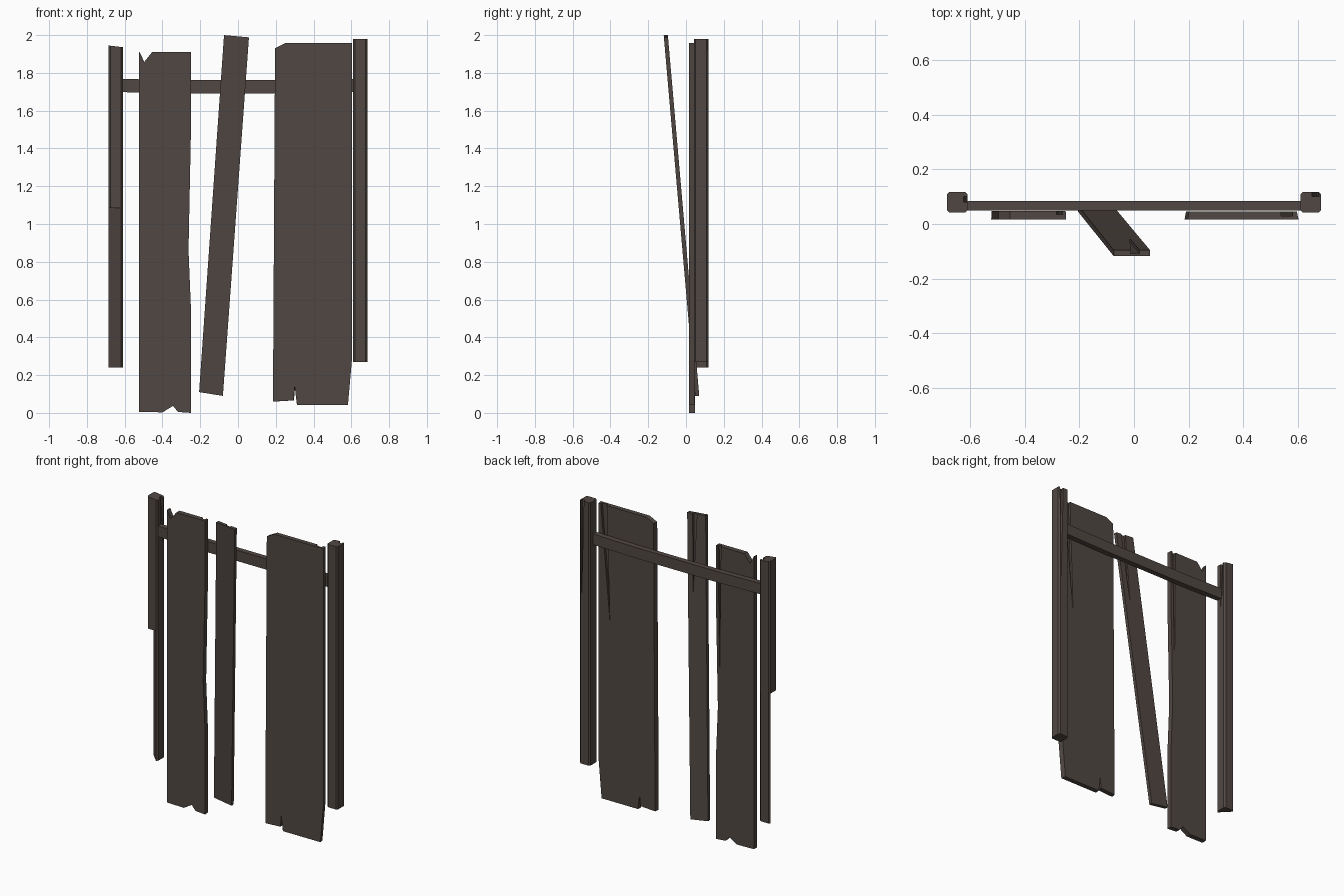
import bpy, bmesh
from mathutils import Vector

cube = bpy.data.objects.get("Cube")
if cube:
    bpy.data.objects.remove(cube)

wood = bpy.data.materials.new("weathered wood")
wood.use_nodes = True
COLOUR = (0.082, 0.064, 0.055, 1)
wood.diffuse_color = COLOUR
wood.node_tree.nodes["Principled BSDF"].inputs["Base Color"].default_value = COLOUR


def prism(name, near, far):
    """Solid between two matching outlines."""
    bm = bmesh.new()
    a = [bm.verts.new(p) for p in near]
    b = [bm.verts.new(p) for p in far]
    bm.faces.new(a)
    bm.faces.new(b[::-1])
    for i in range(len(a)):
        j = (i + 1) % len(a)
        bm.faces.new((a[j], a[i], b[i], b[j]))
    bmesh.ops.recalc_face_normals(bm, faces=bm.faces)
    mesh = bpy.data.meshes.new(name)
    bm.to_mesh(mesh)
    bm.free()
    mesh.materials.append(wood)
    obj = bpy.data.objects.new(name, mesh)
    bpy.context.collection.objects.link(obj)
    return obj


def board(name, outline, front, back, lean=0.0, taper=1.0):
    """Front outline (x, z) given thickness, a forward lean and a narrower back."""
    mid = sum(x for x, z in outline) / len(outline)
    return prism(name,
                 [(x, front - lean * z, z) for x, z in outline],
                 [(mid + (x - mid) * taper, back - lean * z, z) for x, z in outline])


def post(name, outline, low, high, slope=0.0):
    """Upright with an (x, y) cross-section and a slightly sloping top."""
    x0 = outline[0][0]
    return prism(name, [(x, y, low) for x, y in outline],
                 [(x, y, high - slope * (x - x0)) for x, y in outline])


def chamfered(x0, x1, y0, y1, c=0.009):
    return [(x0, y0 + c), (x0 + c, y0), (x1 - c, y0), (x1, y0 + c),
            (x1, y1 - c), (x1 - c, y1), (x0 + c, y1), (x0, y1 - c)]


def split(obj, triangle, front, back, lean=0.0):
    """Cut a long wedge-shaped crack."""
    cutter = board("crack_cutter", triangle, front, back, lean)
    cutter.hide_render = True
    mod = obj.modifiers.new("crack", 'BOOLEAN')
    mod.operation = 'DIFFERENCE'
    mod.solver = 'EXACT'
    mod.object = cutter
    bpy.context.view_layer.objects.active = obj
    bpy.ops.object.modifier_apply(modifier=mod.name)
    bpy.data.objects.remove(cutter)


# Posts: the right one has lost its outer front half below the middle
Y0, Y1 = 0.042, 0.118
right_post = post("right_post_upper", chamfered(-0.685, -0.61, Y0, Y1), 1.085, 1.945, 0.12)
post("right_post_lower", [(-0.685, Y1 - 0.01), (-0.62, Y0), (-0.61, Y0 + 0.01),
                          (-0.61, Y1 - 0.01), (-0.62, Y1), (-0.676, Y1)], 0.24, 1.085)
left_post = post("left_post", chamfered(0.61, 0.685, Y0, Y1), 0.27, 1.98)
split(left_post, [(0.652, 2.0), (0.677, 2.0), (0.67, 1.3)], 0.1, 0.2)
split(right_post, [(-0.628, 2.0), (-0.6, 2.0), (-0.605, 1.5)], 0.08, 0.1)

# Cross rail, sagging slightly
top = [(-0.615, 1.768), (-0.3, 1.762), (0.3, 1.762), (0.615, 1.768)]
rail = top + [(x, z - 0.07) for x, z in reversed(top)]
board("cross_rail", rail, 0.05, 0.085)

# Narrow board with chipped ends and a waist
narrow = board("narrow_board", [
    (-0.523, 1.91), (-0.497, 1.857), (-0.455, 1.91), (-0.249, 1.91),
    (-0.249, 1.5), (-0.262, 0.86), (-0.249, 0.55), (-0.249, 0.0),
    (-0.317, 0.005), (-0.344, 0.037), (-0.4, 0.003), (-0.523, 0.005)],
    0.016, 0.048, taper=0.99)
split(narrow, [(-0.285, 1.95), (-0.262, 1.95), (-0.277, 1.1)], 0.034, 0.1)

# Loose plank leaning forward
LEAN = 0.087
plank = board("loose_plank", [(-0.206, 0.11), (-0.08, 0.09), (0.058, 1.988), (-0.074, 2.0)],
              0.056, 0.078, LEAN)
split(plank, [(-0.012, 2.03), (0.022, 2.03), (-0.015, 1.5)], 0.066, 0.12, LEAN)

# Wide board with a clipped corner and a notch at the foot
wide = board("wide_board", [
    (0.196, 1.93), (0.249, 1.957), (0.603, 1.957), (0.603, 0.28), (0.582, 0.042),
    (0.312, 0.042), (0.3, 0.14), (0.294, 0.066), (0.185, 0.06)],
    0.016, 0.046, taper=0.97)
split(wide, [(0.54, 2.0), (0.585, 2.0), (0.515, 1.2)], 0.03, 0.1)
